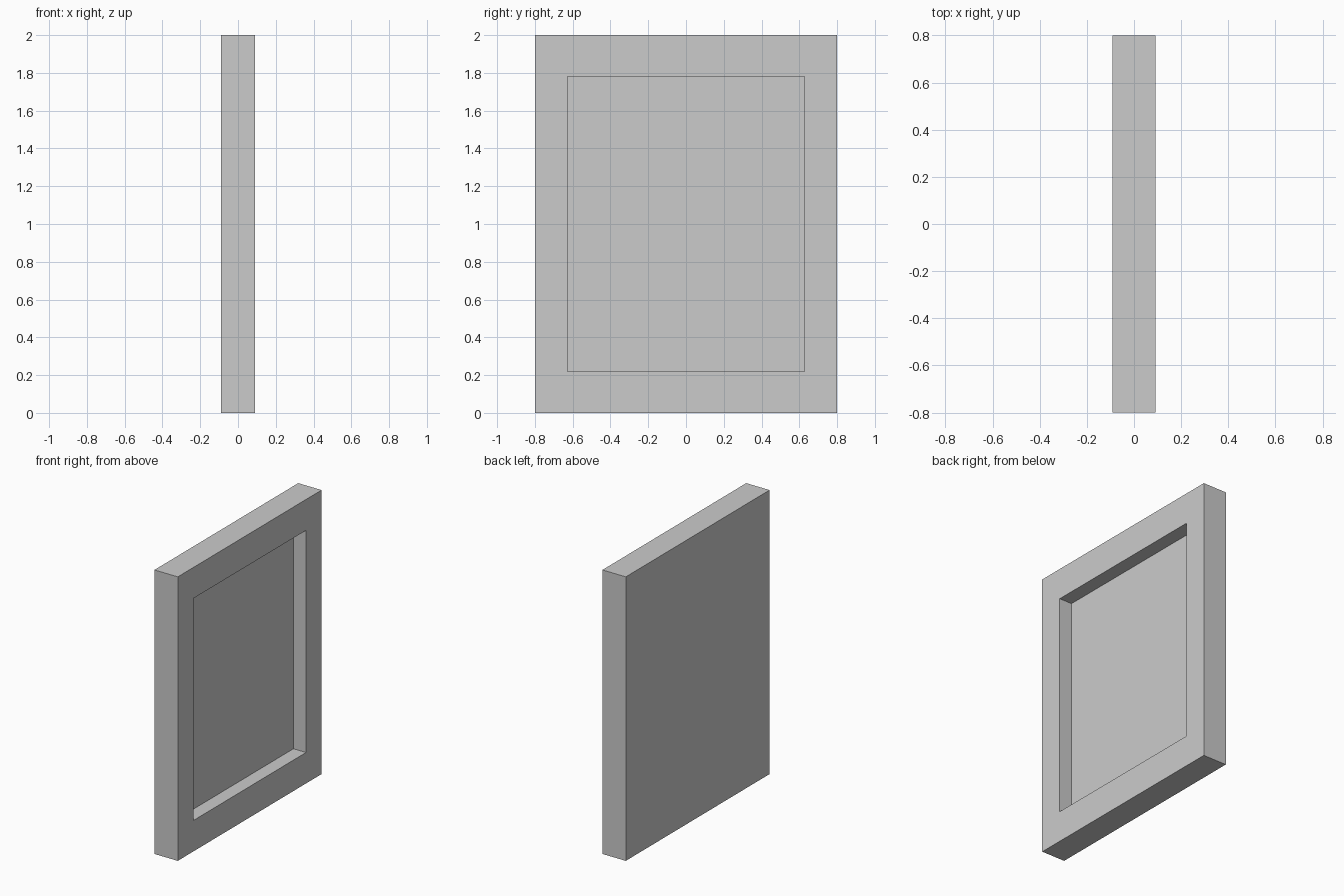
import bpy, bmesh
from mathutils import Matrix, Vector

if "Cube" in bpy.data.objects:
    bpy.data.objects.remove(bpy.data.objects["Cube"])

THICK, WIDTH, HEIGHT = 0.182, 1.6, 2.0
OPEN_W, OPEN_H, DEPTH = 1.254, 1.564, 0.098

# Solid slab standing on the ground
bm = bmesh.new()
bmesh.ops.create_cube(bm, size=1.0)
bmesh.ops.scale(bm, vec=(THICK, WIDTH, HEIGHT), verts=bm.verts)
bmesh.ops.translate(bm, vec=(0, 0, HEIGHT / 2), verts=bm.verts)

# Frame border: inset the right face, then fit it to the opening size
bm.normal_update()
face = next(f for f in bm.faces if f.normal.x > 0.9)
bmesh.ops.inset_individual(bm, faces=[face], thickness=0.1, use_even_offset=True)
for v in face.verts:
    v.co.y = OPEN_W / 2 if v.co.y > 0 else -OPEN_W / 2
    v.co.z = HEIGHT / 2 + (OPEN_H / 2 if v.co.z > HEIGHT / 2 else -OPEN_H / 2)

# Recessed panel: push the inner face back
panel = bmesh.ops.extrude_discrete_faces(bm, faces=[face])["faces"][0]
bmesh.ops.translate(bm, vec=(-DEPTH, 0, 0), verts=panel.verts)
bmesh.ops.recalc_face_normals(bm, faces=bm.faces)

mesh = bpy.data.meshes.new("recessed_frame_panel")
bm.to_mesh(mesh)
bm.free()
bpy.context.collection.objects.link(bpy.data.objects.new("recessed_frame_panel", mesh))
